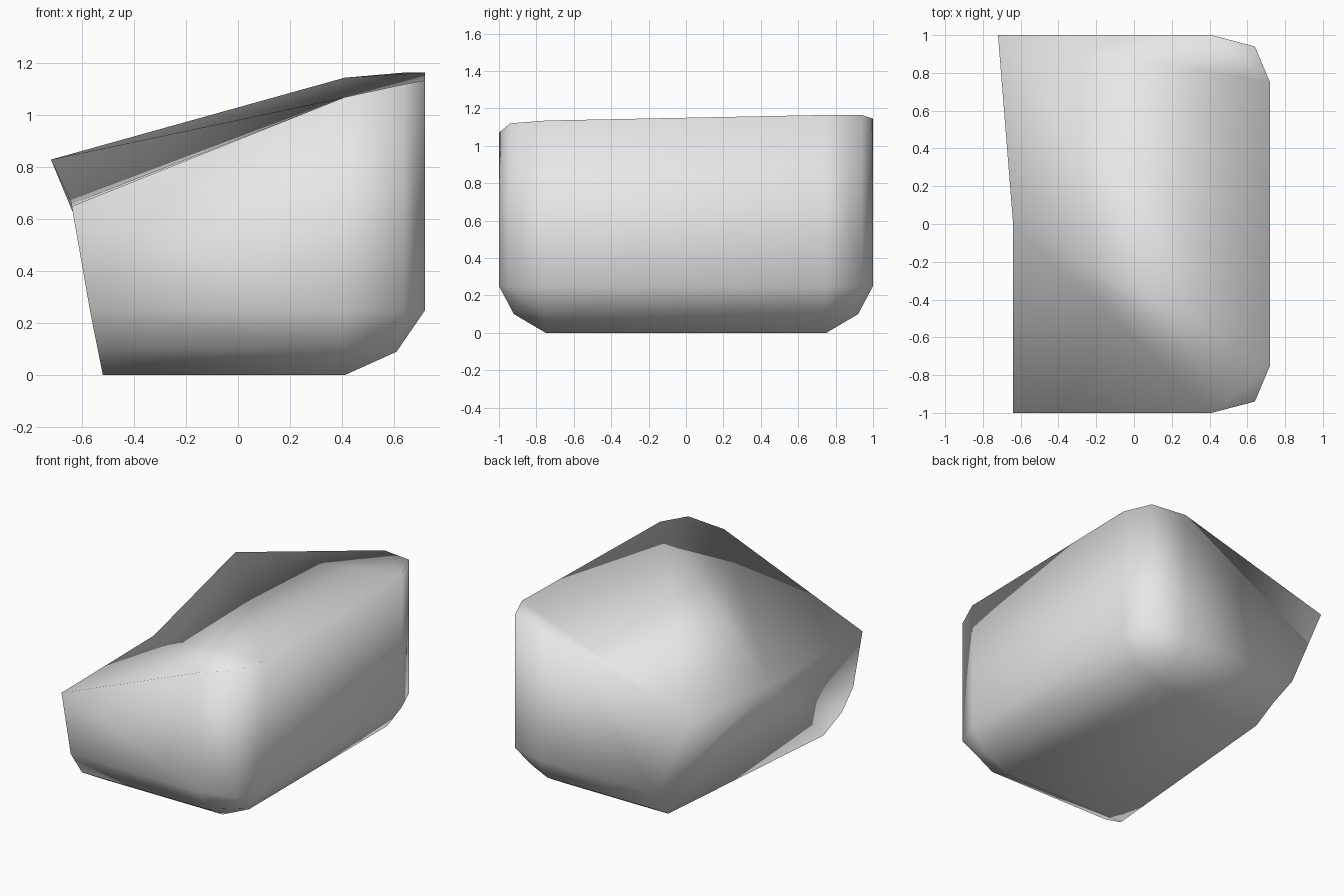
import bpy, bmesh

if "Cube" in bpy.data.objects:
    bpy.data.objects.remove(bpy.data.objects["Cube"])

# Wall columns run from the front-left edge, round the right side, to the back-left edge
# Rings from the rim down to the floor; each column has one point per ring
rim = [(-.64, -1, .65), (.41, -1, 1.07), (.64, -.94, 1.12), (.72, -.75, 1.135),
       (.72, .75, 1.165), (.64, .94, 1.165), (.41, 1, 1.145), (-.72, 1, .83)]


def mirrored(left_front, left_back, right_half, z):
    """Ring made of a mirrored right side plus its two left ends."""
    back = [(x, -y, h) for x, y, h in reversed(right_half)]
    return [(left_front[0], left_front[1], z)] + right_half + back + [(left_back[0], left_back[1], z)]


wall = mirrored((-.57, -1), (-.48, 1),
                [(.41, -1, .25), (.64, -.94, .25), (.72, -.75, .25)], .25)
curve = mirrored((-.54, -.92), (-.395, .92),
                 [(.41, -.92, .1), (.57, -.87, .13), (.61, -.75, .09)], .1)
floor = mirrored((-.52, -.75), (-.39, .75), [(.41, -.75, 0)] * 3, 0)

bm = bmesh.new()
rings = [[bm.verts.new(p) for p in ring] for ring in (rim, wall, curve, floor)]
mid = bm.verts.new((-.64, 0, .66))

# Walls and rounded lower edge
for upper, lower in zip(rings, rings[1:]):
    for i in range(7):
        bm.faces.new((upper[i], lower[i], lower[i + 1], upper[i + 1]))

# Floor
f = rings[3]
bm.faces.new((f[0], f[7], f[4], f[1]))

# Sloping top
t = rings[0]
for face in ((t[0], t[1], mid), (t[1], t[2], t[3], mid), (mid, t[3], t[7]),
             (t[3], t[4], t[7]), (t[4], t[5], t[6], t[7])):
    bm.faces.new(face)

# Slanted left side, fanned from the middle of its upper edge
chain = [r[0] for r in rings] + [r[7] for r in reversed(rings)]
for a, b in zip(chain, chain[1:]):
    bm.faces.new((mid, b, a))

bmesh.ops.remove_doubles(bm, verts=bm.verts[:], dist=1e-4)
bmesh.ops.recalc_face_normals(bm, faces=bm.faces[:])
for face in bm.faces:
    face.smooth = True

mesh = bpy.data.meshes.new("rounded_block")
bm.to_mesh(mesh)
bm.free()
block = bpy.data.objects.new("rounded_block", mesh)
bpy.context.collection.objects.link(block)

# Light grey material
grey = bpy.data.materials.new("light grey")
grey.diffuse_color = (.8, .8, .8, 1)
grey.use_nodes = True
grey.node_tree.nodes["Principled BSDF"].inputs["Base Color"].default_value = grey.diffuse_color
mesh.materials.append(grey)
